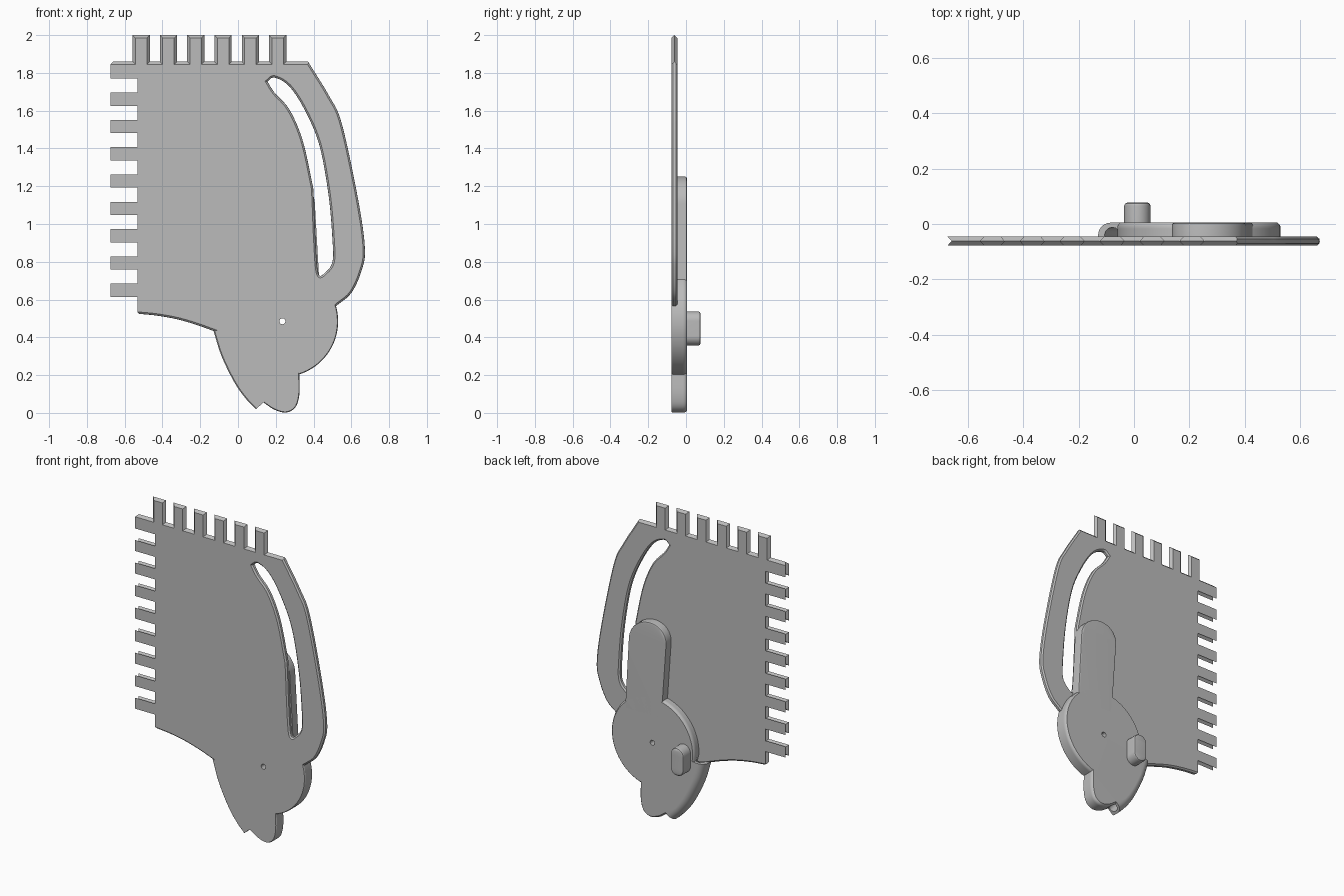
import bpy, bmesh, math
from mathutils import Vector

cube = bpy.data.objects.get("Cube")
if cube:
    bpy.data.objects.remove(cube)

grey = bpy.data.materials.new("plain grey")
grey.use_nodes = True
colour = (0.5, 0.5, 0.5, 1)
grey.diffuse_color = colour
grey.node_tree.nodes["Principled BSDF"].inputs["Base Color"].default_value = colour

FRONT, PLATE_BACK, HUB_BACK, KNOB_BACK = -0.078, -0.046, 0.005, 0.078


def spline(points, steps=6):
    """Smooth open curve through a few (x, z) points."""
    p = [Vector(q) for q in points]
    p = [2 * p[0] - p[1]] + p + [2 * p[-1] - p[-2]]
    out = []
    for a, b, c, d in zip(p, p[1:], p[2:], p[3:]):
        for k in range(steps):
            t = k / steps
            out.append(0.5 * (2 * b + (c - a) * t + (2 * a - 5 * b + 4 * c - d) * t ** 2
                              + (3 * b - a - 3 * c + d) * t ** 3))
    return out + [p[-2]]


def arc(cx, cz, rx, rz, start, end, steps=24):
    angles = [math.radians(start + (end - start) * k / steps) for k in range(steps + 1)]
    return [Vector((cx + rx * math.cos(a), cz + rz * math.sin(a))) for a in angles]


def outline(*segments):
    """Join (edge kind, points) segments into one closed loop."""
    return [(Vector(p), kind) for kind, pts in segments for p in pts[:-1]]


def shifted(loop, shift):
    """Move every edge outward by the amount given for its kind."""
    out = []
    for i, (p, kind) in enumerate(loop):
        before, kind_before = loop[i - 1]
        after = loop[(i + 1) % len(loop)][0]
        d1, d2 = (p - before).normalized(), (after - p).normalized()
        n1, n2 = Vector((d1.y, -d1.x)), Vector((d2.y, -d2.x))
        s1, s2 = shift.get(kind_before, 0), shift.get(kind, 0)
        det = n1.x * n2.y - n1.y * n2.x
        if abs(det) < 0.2 and n1.dot(n2) > 0:
            out.append(p + (n1 + n2).normalized() * (s1 + s2) / 2)
        else:
            out.append(p + Vector((s1 * n2.y - s2 * n1.y, n1.x * s2 - n2.x * s1)) / det)
    return out


def finish(obj):
    obj.data.materials.clear()
    obj.data.materials.append(grey)
    bpy.ops.object.select_all(action='DESELECT')
    obj.select_set(True)
    bpy.context.view_layer.objects.active = obj
    bpy.ops.object.shade_smooth_by_angle(angle=math.radians(32))
    obj.modifiers.new("even shading", 'WEIGHTED_NORMAL').keep_sharp = True


def loft(name, loops, layers):
    """Stack outlines from front to back and cap both ends."""
    bm = bmesh.new()
    caps = ([], [])
    for loop in loops:
        n = len(loop)
        rings = [[bm.verts.new((q.x, y, q.y)) for q in shifted(loop, shift)]
                 for y, shift in layers]
        for a, b in zip(rings, rings[1:]):
            for i in range(n):
                j = (i + 1) % n
                bm.faces.new((a[i], a[j], b[j], b[i]))
        for edges, ring in zip(caps, (rings[0], rings[-1])):
            edges += [bm.edges.get((ring[i], ring[(i + 1) % n])) for i in range(n)]
    for edges in caps:
        bmesh.ops.triangle_fill(bm, use_beauty=True, edges=edges, normal=(0, -1, 0))
    bmesh.ops.recalc_face_normals(bm, faces=bm.faces)
    mesh = bpy.data.meshes.new(name)
    bm.to_mesh(mesh)
    bm.free()
    obj = bpy.data.objects.new(name, mesh)
    bpy.context.collection.objects.link(obj)
    return obj


# Comb edges: ridged teeth on top, grooved teeth down the side
PITCH, TOP, SIDE = 0.1445, 1.845, -0.533
top_comb = [(0.38, TOP)]
for i in reversed(range(6)):
    x = -0.543 + PITCH * i
    top_comb += [(x + 0.061, TOP), (x + 0.061, 1.985), (x, 1.985), (x, TOP)]
top_comb.append((-0.675, TOP))
side_comb = [(-0.675, TOP)]
for i in range(9):
    z = 1.84 - PITCH * i
    if i:
        side_comb += [(SIDE, z), (-0.675, z)]
    side_comb += [(-0.675, z - 0.07), (SIDE, z - 0.07)]
side_comb.append((SIDE, 0.525))

# Plate with curved handle and finger slot
bottom = spline([(SIDE, 0.525), (-0.43, 0.515), (-0.32, 0.495), (-0.22, 0.466), (-0.125, 0.432)])
inside = [(-0.125, 0.432), (-0.04, 0.42), (0.235, 0.6), (0.45, 0.55), (0.521, 0.567)]
handle = spline([(0.521, 0.567), (0.6, 0.635), (0.653, 0.75), (0.672, 0.87), (0.636, 1.13),
                 (0.55, 1.53), (0.484, 1.675), (0.38, TOP)])
slot = spline([(0.156, 1.754), (0.193, 1.775), (0.27, 1.73), (0.352, 1.606), (0.43, 1.42),
               (0.479, 1.156), (0.5, 0.918), (0.5, 0.8), (0.463, 0.745), (0.425, 0.738),
               (0.41, 0.918), (0.4, 1.156), (0.391, 1.225), (0.341, 1.447), (0.272, 1.606),
               (0.193, 1.696), (0.156, 1.754)])
plate_layers = []
for t, ridge, inset in ((0, 0, 0.01), (0.25, 0.5, 0.001), (0.5, 1, 0), (0.75, 0.5, 0.001), (1, 0, 0.01)):
    plate_layers.append((FRONT + (PLATE_BACK - FRONT) * t,
                         {"ridge": 0.015 * ridge, "groove": -0.015 * ridge, "soft": -inset}))
plate = loft("comb_plate", [
    outline(("soft", bottom), ("flat", inside), ("soft", handle),
            ("ridge", top_comb), ("groove", side_comb)),
    outline(("soft", slot))], plate_layers)
finish(plate)

# Hub: round disc, lower lobe and rounded lip, with a pivot hole
lip = spline([(-0.13, 0.435), (-0.087, 0.3), (-0.019, 0.161), (0.04, 0.077), (0.095, 0.02)])
lobe = spline([(0.135, 0.055), (0.193, 0.017), (0.255, 0.002), (0.304, 0.03), (0.325, 0.098),
               (0.325, 0.206)])
disc = arc(0.235, 0.485, 0.295, 0.295, -72, 189, 60)
hub_loop = outline(("lip", lip), ("flat", [lip[-1], lobe[0]]), ("soft", lobe),
                   ("flat", [lobe[-1], disc[0]]), ("soft", disc), ("flat", [disc[-1], lip[0]]))
hole = outline(("flat", arc(0.235, 0.485, 0.016, 0.016, 360, 0, 20)))
R = 0.045
hub_layers = [(FRONT, {"lip": -0.006, "soft": -0.004}), (FRONT + 0.006, {})]
for k in range(7):
    a = math.radians(15 * k)
    drop = R * (1 - math.sin(a))
    hub_layers.append((HUB_BACK - drop, {"lip": -R * (1 - math.cos(a)),
                                         "soft": -max(0, 0.01 - drop)}))
hub = loft("hub", [hub_loop, hole], hub_layers)

# Round channel running through the lip
path = spline([(-0.09, 0.48), (-0.04, 0.31), (0.025, 0.19), (0.08, 0.11), (0.15, 0.02)])
curve = bpy.data.curves.new("channel_path", 'CURVE')
curve.dimensions = '3D'
curve.bevel_depth = 0.028
curve.use_fill_caps = True
line = curve.splines.new('POLY')
line.points.add(len(path) - 1)
for point, q in zip(line.points, path):
    point.co = (q.x, -0.04, q.y, 1)
tube = bpy.data.objects.new("channel_path", curve)
bpy.context.collection.objects.link(tube)
bpy.context.view_layer.update()
tube_mesh = bpy.data.meshes.new_from_object(tube.evaluated_get(bpy.context.evaluated_depsgraph_get()))
bpy.data.objects.remove(tube)
cutter = bpy.data.objects.new("channel_cutter", tube_mesh)
cutter.hide_render = True
bpy.context.collection.objects.link(cutter)
cut = hub.modifiers.new("channel", 'BOOLEAN')
cut.operation = 'DIFFERENCE'
cut.object = cutter
bpy.context.view_layer.objects.active = hub
bpy.ops.object.modifier_apply(modifier="channel")
bpy.data.objects.remove(cutter)
finish(hub)

# Raised arm lying on the back of the plate
arm_top = [q + Vector((0, 0.018 * (0.27 - q.x) / 0.13)) for q in arc(0.272, 1.125, 0.135, 0.125, 0, 180)]
arm_loop = outline(("soft", [(0.172, 0.65), (0.433, 0.65)]), ("soft", [(0.433, 0.65), arm_top[0]]),
                   ("soft", arm_top), ("soft", [arm_top[-1], (0.172, 0.65)]))
arm = loft("arm", [arm_loop], [(PLATE_BACK - 0.01, {}), (HUB_BACK - 0.01, {}),
                               (HUB_BACK - 0.003, {"soft": -0.003}), (HUB_BACK, {"soft": -0.01})])
finish(arm)

# Knob on the edge of the disc
knob_top = arc(0.012, 0.487, 0.048, 0.05, 0, 180, 12)
knob_bottom = arc(0.012, 0.407, 0.048, 0.05, 180, 360, 12)
knob_loop = outline(("soft", knob_top), ("soft", [knob_top[-1], knob_bottom[0]]),
                    ("soft", knob_bottom), ("soft", [knob_bottom[-1], knob_top[0]]))
knob = loft("knob", [knob_loop], [(HUB_BACK - 0.02, {}), (KNOB_BACK - 0.012, {}),
                                  (KNOB_BACK - 0.004, {"soft": -0.004}), (KNOB_BACK, {"soft": -0.012})])
finish(knob)
